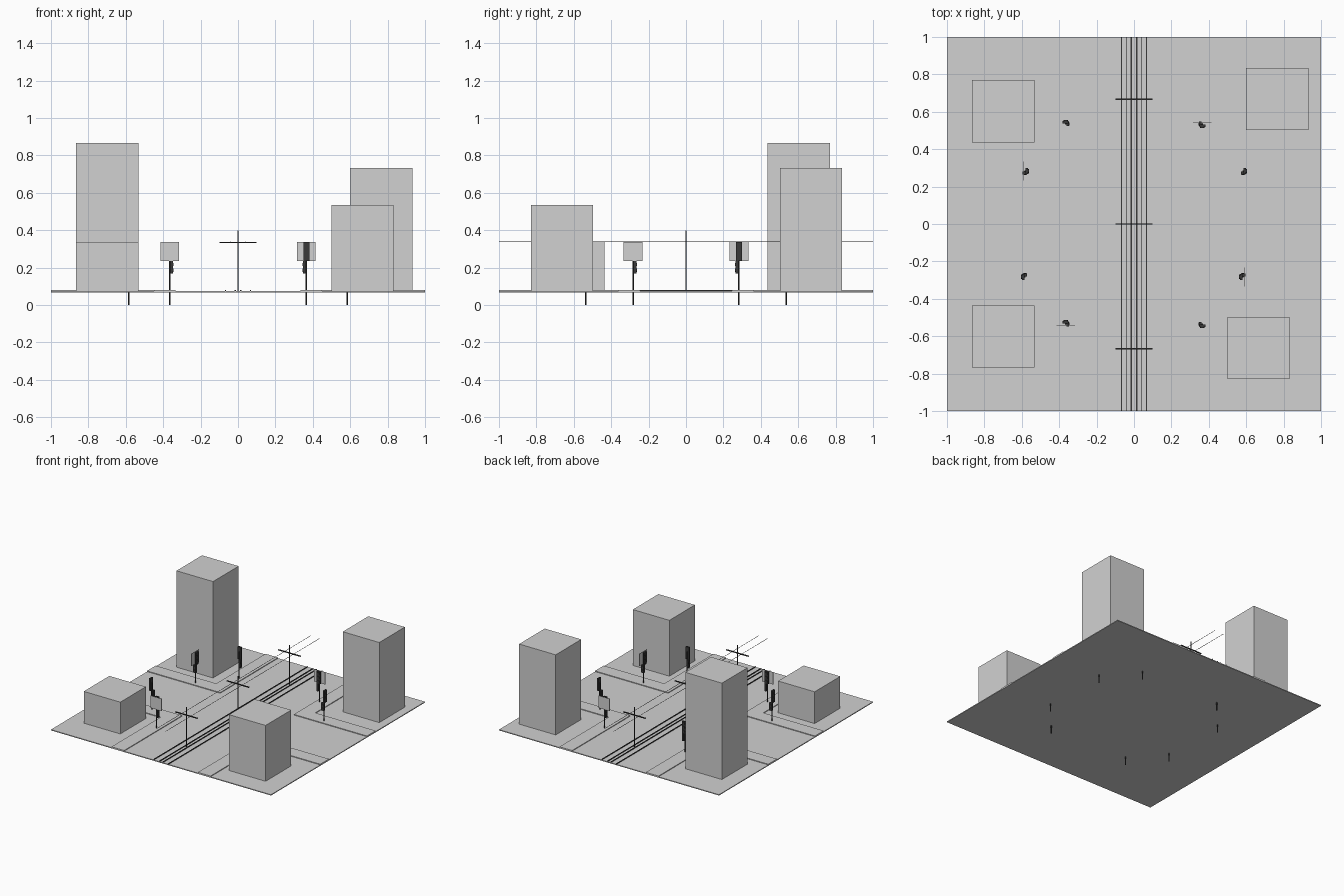
import bpy, math
from mathutils import Vector

if "Cube" in bpy.data.objects:
    bpy.data.objects.remove(bpy.data.objects["Cube"])


def material(name, value):
    m = bpy.data.materials.new(name)
    m.diffuse_color = (value, value, value, 1)
    m.use_nodes = True
    m.node_tree.nodes["Principled BSDF"].inputs["Base Color"].default_value = m.diffuse_color
    return m


grey = material("light grey", 0.64)
dark = material("dark grey", 0.04)


def mesh(name, v, f, mat=grey):
    me = bpy.data.meshes.new(name)
    me.from_pydata(v, [], f)
    me.materials.append(mat)
    ob = bpy.data.objects.new(name, me)
    bpy.context.collection.objects.link(ob)
    return ob


def prism(name, outline, z0, z1, mat=grey):
    """Vertical extrusion of a flat outline."""
    n = len(outline)
    area = sum(outline[i][0] * outline[(i + 1) % n][1] - outline[(i + 1) % n][0] * outline[i][1] for i in range(n))
    if area < 0:
        outline = outline[::-1]
    v = [(x, y, z) for z in (z0, z1) for x, y in outline]
    f = [tuple(range(n))[::-1], tuple(range(n, 2 * n))]
    f += [(i, (i + 1) % n, (i + 1) % n + n, i + n) for i in range(n)]
    return mesh(name, v, f, mat)


def box(name, x0, x1, y0, y1, z0, z1, mat=grey):
    """Box given by its limits on each axis."""
    return prism(name, [(x0, y0), (x1, y0), (x1, y1), (x0, y1)], z0, z1, mat)


def rod(name, a, b, r, sides=8):
    """Dark cylinder between two points."""
    a, b = Vector(a), Vector(b)
    bpy.ops.mesh.primitive_cylinder_add(vertices=sides, radius=r, depth=(b - a).length, location=(a + b) / 2)
    ob = bpy.context.object
    ob.name = name
    ob.rotation_euler = (b - a).to_track_quat('Z', 'Y').to_euler()
    ob.data.materials.append(dark)
    return ob


ROAD = 0.075   # road surface
WALK = 0.081   # pavement surface

box("road_slab", -1, 1, -1, 1, 0.068, ROAD)

# raised L-shaped pavements around each corner
for sx in (-1, 1):
    for sy in (-1, 1):
        pts = [(1, 0.247), (0.335, 0.247), (0.335, 1), (0.45, 1), (0.45, 0.36), (1, 0.36)]
        prism("pavement", [(sx * x, sy * y) for x, y in pts], ROAD - 0.001, WALK)

# buildings
for x, y, top in ((-0.865, 0.437, 0.867), (0.60, 0.503, 0.733), (-0.865, -0.767, 0.336), (0.50, -0.83, 0.534)):
    box("building", x, x + 0.332, y, y + 0.332, 0.07, top)

# tram rails and overhead wires
for x in (-0.067, -0.015, 0.015, 0.067):
    box("tram_rail", x - 0.003, x + 0.003, -1, 1, ROAD - 0.001, WALK, dark)
for x in (-0.041, 0.041):
    box("overhead_wire", x - 0.001, x + 0.001, -1, 1, 0.337, 0.339, dark)

# masts carrying the wires
for y in (-0.668, 0, 0.668):
    rod("wire_mast", (0, y, 0.07), (0, y, 0.40), 0.004)
    box("mast_crossarm", -0.1, 0.1, y - 0.004, y + 0.004, 0.331, 0.338, dark)


def signal(px, py, face, walk, board):
    """Signal post: face and walk are the directions of the two lamp heads."""
    def oriented(name, d, a0, a1, half, z0, z1, mat):
        if d[0]:
            box(name, px + d[0] * a0, px + d[0] * a1, py - half, py + half, z0, z1, mat)
        else:
            box(name, px - half, px + half, py + d[1] * a0, py + d[1] * a1, z0, z1, mat)

    rod("signal_post", (px, py, 0), (px, py, 0.30), 0.0042)
    oriented("signal_head", face, 0.003, 0.016, 0.016, 0.235, 0.336, dark)
    oriented("walk_head", walk, 0.003, 0.018, 0.012, 0.17, 0.235, dark)
    p, f, w = Vector((px, py, 0)), Vector((*face, 0)), Vector((*walk, 0))
    up = Vector((0, 0, 1))
    for z in (0.254, 0.287, 0.32):
        rod("signal_lamp", p + f * 0.014 + up * z, p + f * 0.021 + up * z, 0.012, 12)
    for z in (0.187, 0.217):
        rod("walk_lamp", p + w * 0.016 + up * z, p + w * 0.021 + up * z, 0.009, 12)
    if board:
        oriented("backboard", face, -0.007, -0.0045, 0.05, 0.235, 0.336, grey)


# eight signals: the layout repeats under a half turn
for s in (-1, 1):
    signal(s * 0.365, s * 0.535, (0, -s), (-s, 0), True)
    signal(s * 0.365, -s * 0.535, (0, -s), (-s, 0), False)
    signal(s * 0.583, -s * 0.283, (-s, 0), (0, s), True)
    signal(s * 0.583, s * 0.283, (s, 0), (0, -s), False)
